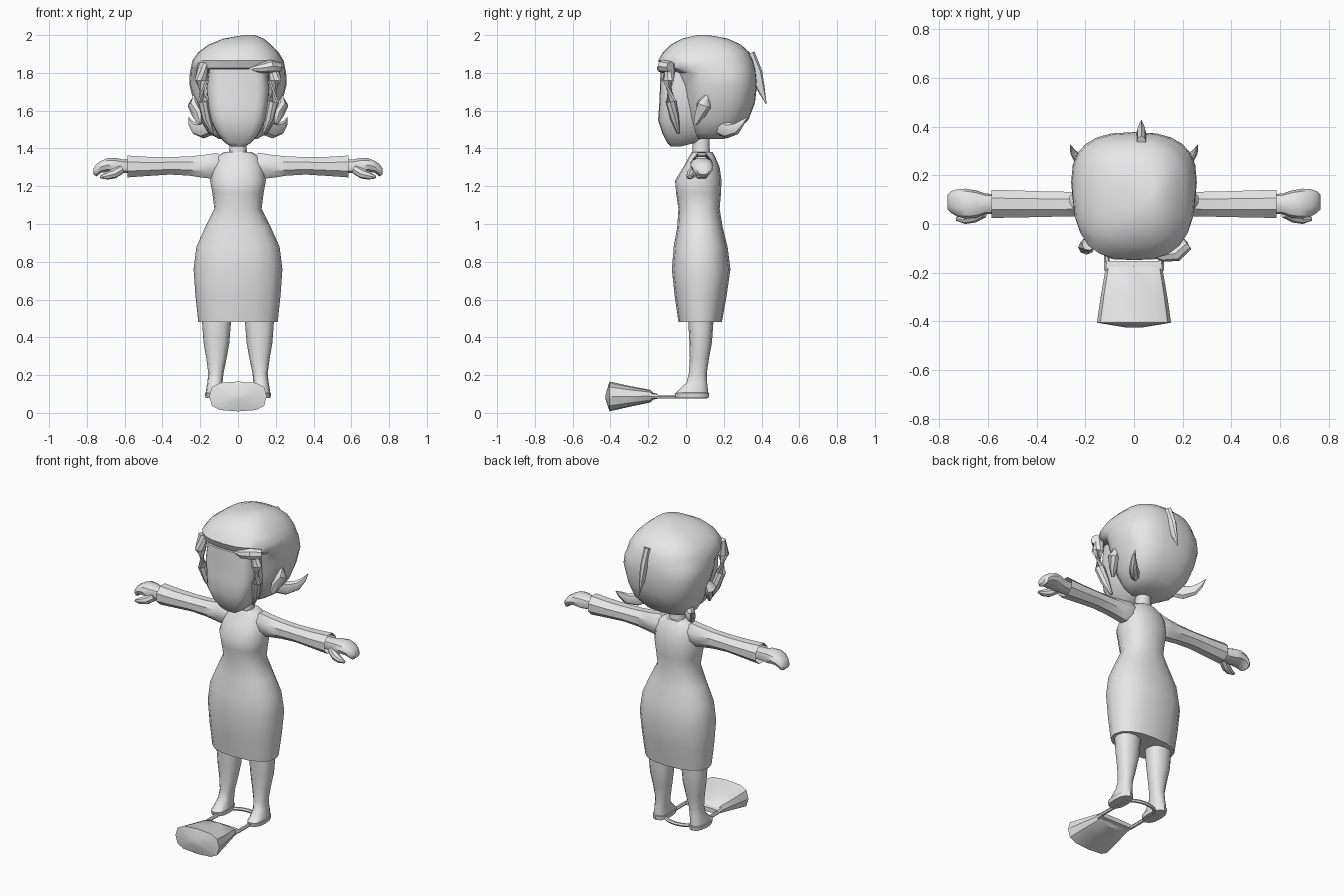
import bpy, bmesh, math
from mathutils import Vector

grey = bpy.data.materials.new("plain_grey")
grey.diffuse_color = (0.8, 0.8, 0.8, 1)


def unit(n, p, a0=0.0):
    """Points of a rounded square; p = 2 gives a circle."""
    pts = []
    for i in range(n):
        a = a0 + 2 * math.pi * i / n
        c, s = math.cos(a), math.sin(a)
        pts.append((math.copysign(abs(c) ** (2 / p), c), math.copysign(abs(s) ** (2 / p), s)))
    return pts


def loft(name, rings, caps=(True, True), angle=40):
    """Skin a list of equal-length point rings."""
    bm = bmesh.new()
    rows = [[bm.verts.new(v) for v in r] for r in rings]
    n = len(rows[0])
    for a, b in zip(rows, rows[1:]):
        for i in range(n):
            j = (i + 1) % n
            bm.faces.new((a[i], a[j], b[j], b[i]))
    for row, cap in ((rows[0], caps[0]), (rows[-1], caps[1])):
        if cap:
            bm.faces.new(row)
    bmesh.ops.recalc_face_normals(bm, faces=bm.faces[:])
    me = bpy.data.meshes.new(name)
    bm.to_mesh(me)
    bm.free()
    me.materials.append(grey)
    ob = bpy.data.objects.new(name, me)
    bpy.context.collection.objects.link(ob)
    bpy.ops.object.select_all(action='DESELECT')
    ob.select_set(True)
    bpy.context.view_layer.objects.active = ob
    bpy.ops.object.shade_smooth_by_angle(angle=math.radians(angle))
    return ob


def box_loft(name, axis, spec, n=16, p=2.3, side=1, a0=0.0, **kw):
    """spec rows: position on axis, then low/high of the two other axes."""
    rings = []
    for t, u0, u1, v0, v1 in spec:
        ring = []
        for a, b in unit(n, p, a0):
            q = [(u0 + u1) / 2 + a * (u1 - u0) / 2, (v0 + v1) / 2 + b * (v1 - v0) / 2]
            q.insert(axis, t)
            ring.append((q[0] * side, q[1], q[2]))
        rings.append(ring)
    return loft(name, rings, **kw)


def tube(name, path, radii, flat=1.0, n=8, side=1):
    """Tapered strand along a path; flat squeezes its cross-section."""
    pts = [Vector(q) for q in path]
    rings = []
    for i, q in enumerate(pts):
        d = pts[min(i + 1, len(pts) - 1)] - pts[max(i - 1, 0)]
        rot = d.to_track_quat('Z', 'Y')
        ring = [q + rot @ Vector((a * radii[i] * flat, b * radii[i], 0)) for a, b in unit(n, 2)]
        rings.append([(v.x * side, v.y, v.z) for v in ring])
    return loft(name, rings)


# Dress
box_loft("dress", 2, [
    (0.48, -.21, .21, -.04, .19), (0.62, -.225, .225, -.06, .215),
    (0.76, -.235, .235, -.075, .235), (0.88, -.22, .22, -.065, .22),
    (0.98, -.175, .175, -.047, .195), (1.08, -.125, .125, -.04, .178),
    (1.16, -.135, .135, -.052, .185), (1.23, -.148, .148, -.058, .188),
    (1.30, -.135, .135, -.015, .178), (1.355, -.115, .115, .015, .155),
    (1.38, -.075, .075, .03, .14)])

# Neck
box_loft("neck", 2, [(1.34, -.055, .055, .03, .135), (1.40, -.045, .045, .035, .125),
                     (1.50, -.047, .047, .035, .125)], n=12)

# Head with a flat face
head_rows = [(1.41, .035, -.08, -.03), (1.43, .07, -.10, .05), (1.48, .112, -.125, .11),
             (1.55, .145, -.148, .16), (1.63, .16, -.142, .2), (1.72, .167, -.138, .2),
             (1.82, .155, -.135, .2)]
box_loft("head", 2, [(z, -w, w, f, b) for z, w, f, b in head_rows], n=20, p=4.5)

# Hair cap, cut away around the face
hair_rows = [(1.45, 0, .10, .05, .20), (1.48, 0, .155, .03, .26), (1.55, 0, .20, .0, .33),
             (1.64, 0, .232, -.02, .365), (1.74, 0, .258, -.035, .377), (1.80, 0, .255, -.06, .372),
             (1.825, 0, .25, -.13, .368), (1.865, 0, .242, -.148, .357), (1.91, .002, .212, -.122, .335),
             (1.95, .01, .165, -.08, .29), (1.982, .03, .105, -.02, .22), (2.0, .06, .03, .06, .12)]
box_loft("hair", 2, [(z, c - w, c + w, f, b) for z, c, w, f, b in hair_rows], n=24, p=2.6)

# Loose strand at the back
tube("back_strand", [(.03, .33, 1.90), (.03, .37, 1.80), (.03, .395, 1.72), (.03, .425, 1.635)],
     [.035, .035, .022, .002], flat=.6)

# Fringe sweep on one side
tube("fringe", [(.06, -.12, 1.82), (.12, -.13, 1.825), (.17, -.12, 1.835), (.215, -.08, 1.83)],
     [.008, .025, .035, .03])

for side, tag in ((1, "right"), (-1, "left")):
    # Hair framing the face
    tube("side_lock_" + tag, [(.185, -.08, 1.85), (.195, -.095, 1.76), (.188, -.08, 1.65),
                              (.165, -.06, 1.56), (.135, -.04, 1.48)],
         [.03, .034, .03, .026, .008], flat=.9, side=side)
    # Ear and outward hair flip
    tube("ear_" + tag, [(.20, .05, 1.53), (.215, .075, 1.58), (.235, .095, 1.63), (.225, .11, 1.68)],
         [.012, .032, .04, .015], flat=.8, side=side)
    tube("hair_flip_" + tag, [(.13, .17, 1.52), (.185, .22, 1.495), (.225, .265, 1.505),
                              (.25, .295, 1.535), (.262, .325, 1.565)],
         [.045, .042, .032, .018, .002], flat=.7, side=side)
    # Sleeve, open at the cuff
    box_loft("sleeve_" + tag, 0, [
        (.09, .035, .135, 1.25, 1.365), (.11, .027, .14, 1.232, 1.383), (.17, .027, .138, 1.238, 1.372),
        (.26, .027, .136, 1.252, 1.362), (.36, .025, .138, 1.258, 1.358),
        (.48, .022, .142, 1.25, 1.36), (.585, .02, .145, 1.242, 1.367)],
        n=8, p=2, side=side, a0=math.pi / 8, caps=(True, False))
    # Hand and thumb
    box_loft("hand_" + tag, 0, [
        (.52, .045, .12, 1.27, 1.34), (.61, .04, .125, 1.267, 1.343), (.65, .025, .138, 1.265, 1.352),
        (.69, .022, .145, 1.275, 1.35), (.725, .03, .143, 1.27, 1.335),
        (.75, .045, .135, 1.25, 1.318), (.765, .06, .12, 1.262, 1.295)], n=10, side=side)
    tube("thumb_" + tag, [(.62, .05, 1.29), (.66, .03, 1.265), (.695, .02, 1.255), (.73, .02, 1.248)],
         [.026, .026, .02, .007], side=side)
    # Leg with shoe
    box_loft("leg_" + tag, 2, [
        (.08, .08, .172, -.055, .12), (.105, .077, .176, -.06, .122), (.107, .081, .171, -.052, .117),
        (.135, .083, .167, -.025, .115), (.16, .082, .162, .003, .112), (.21, .077, .157, .015, .11),
        (.29, .06, .168, .02, .122), (.37, .046, .182, .018, .137), (.48, .037, .19, .012, .145),
        (.60, .03, .19, .012, .145)], n=12, side=side)

# Handbag body and clasp
box_loft("handbag", 1, [
    (-.425, -.03, .03, .07, .10), (-.405, -.152, .152, .008, .166), (-.30, -.137, .137, .032, .143),
    (-.19, -.118, .118, .055, .122), (-.17, -.115, .115, .075, .102)], n=12, p=3, angle=30)
box_loft("bag_clasp", 1, [(-.19, -.123, .123, .068, .108), (-.152, -.122, .122, .074, .102)],
         n=12, p=4)

# Handbag strap loop
arc = [(.112 * math.cos(a), .03 + .075 * math.sin(a), .086)
       for a in (math.pi * i / 10 for i in range(11))]
tube("bag_strap", [(.112, -.165, .086)] + arc + [(-.112, -.165, .086)], [.011] * 13, n=6)
